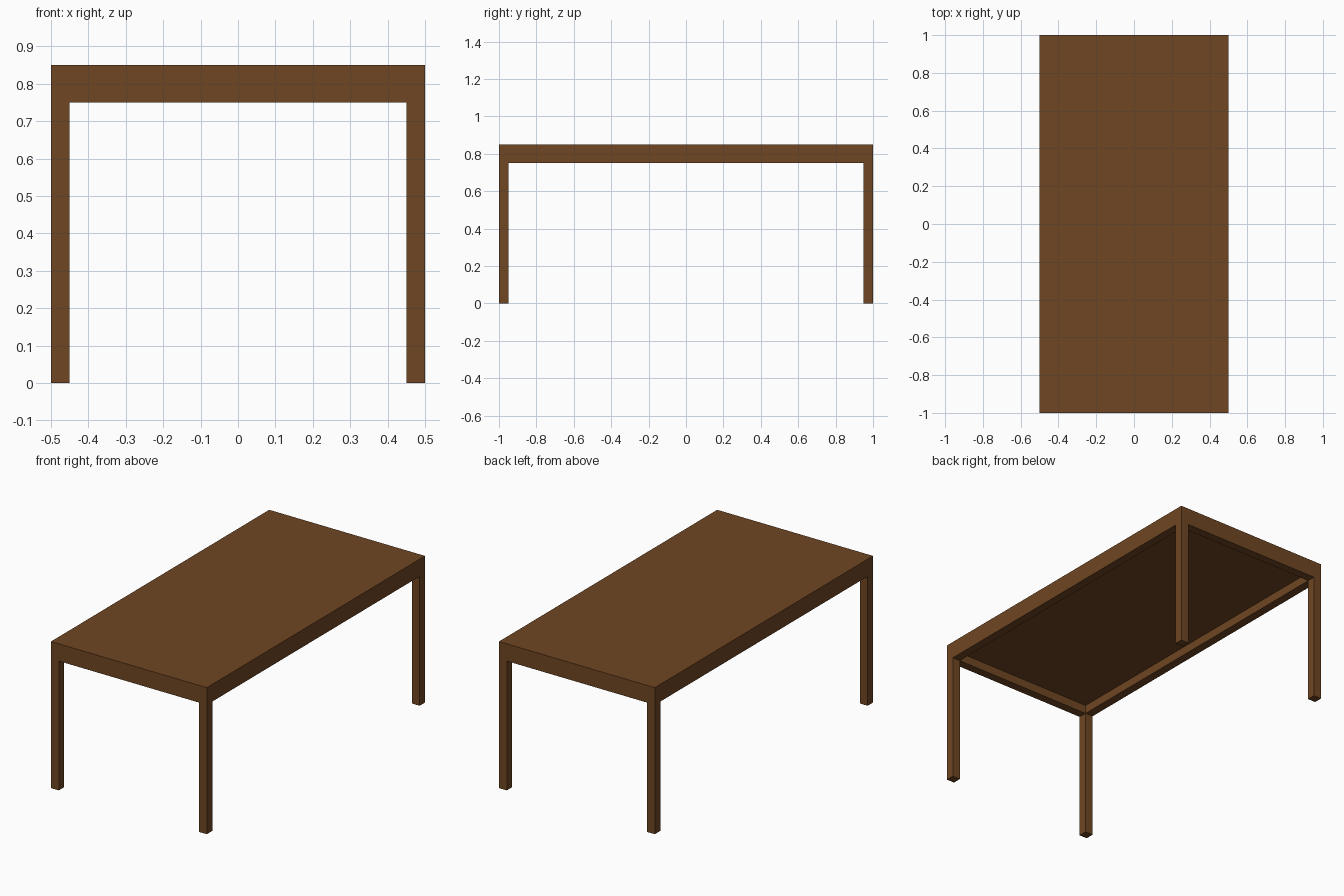
import bpy

if "Cube" in bpy.data.objects:
    bpy.data.objects.remove(bpy.data.objects["Cube"])

W, L, H = 1.0, 2.0, 0.85   # overall width, length, height
T = 0.05                   # board, rail and leg thickness

wood = bpy.data.materials.new("brown wood")
wood.diffuse_color = (0.16, 0.061, 0.016, 1)
wood.use_nodes = True
wood.node_tree.nodes["Principled BSDF"].inputs["Base Color"].default_value = wood.diffuse_color


def box(name, center, size):
    bpy.ops.mesh.primitive_cube_add(size=1, location=center)
    ob = bpy.context.object
    ob.name = name
    ob.scale = size
    bpy.ops.object.transform_apply(location=False, rotation=False, scale=True)
    ob.data.materials.append(wood)
    return ob


# Table top board
box("table_top", (0, 0, H - T / 2), (W, L, T))

# Corner legs, running up to the underside of the board
leg_h = H - T
for sx, side in ((-1, "left"), (1, "right")):
    for sy, end in ((-1, "front"), (1, "back")):
        box(f"{end}_{side}_leg",
            (sx * (W - T) / 2, sy * (L - T) / 2, leg_h / 2), (T, T, leg_h))

# Apron rails between the legs
rail_z = H - 1.5 * T
for s, side, end in ((-1, "left", "front"), (1, "right", "back")):
    box(f"{side}_rail", (s * (W - T) / 2, 0, rail_z), (T, L - 2 * T, T))
    box(f"{end}_rail", (0, s * (L - T) / 2, rail_z), (W - 2 * T, T, T))
